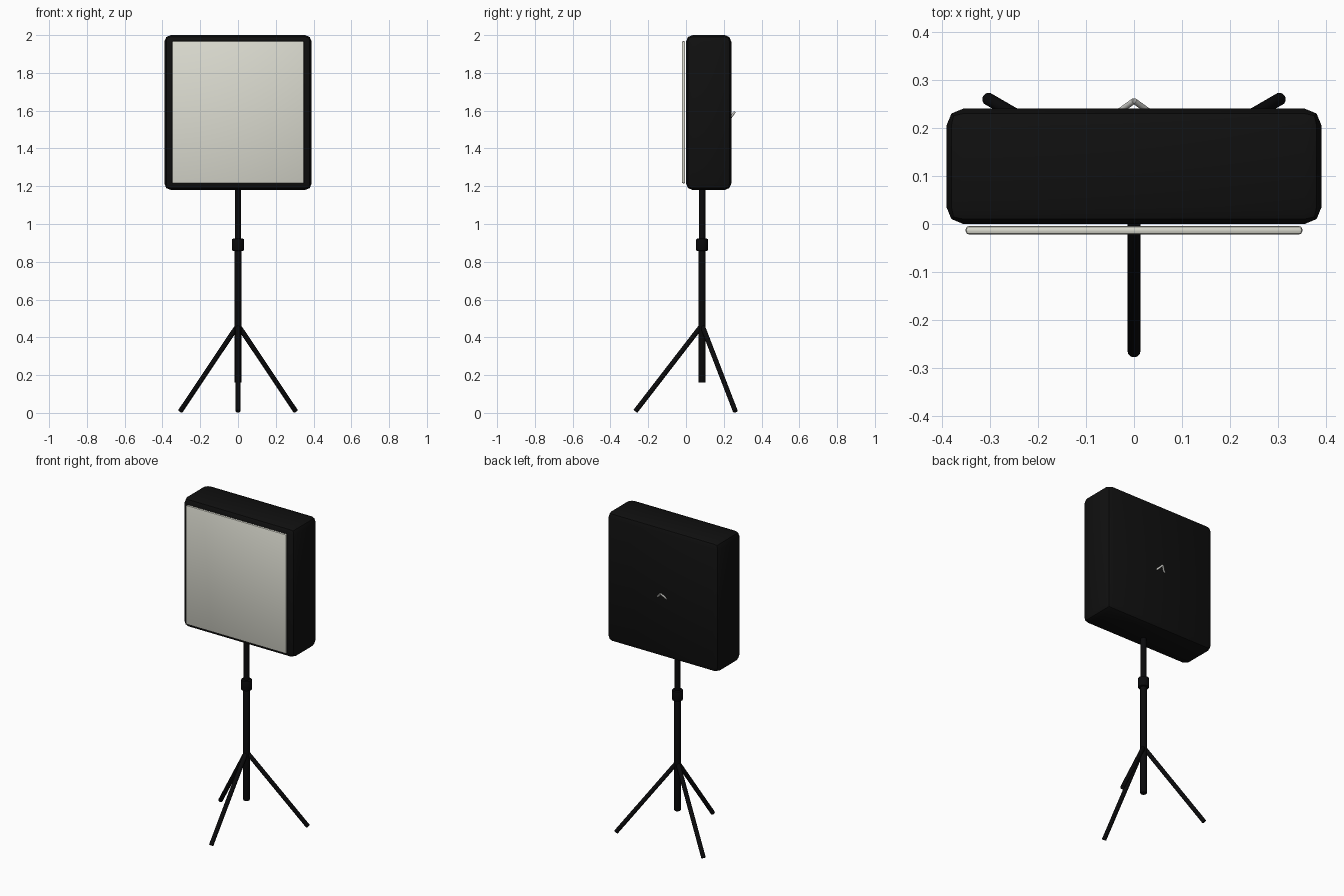
import bpy, math
from mathutils import Vector

if "Cube" in bpy.data.objects:
    bpy.data.objects.remove(bpy.data.objects["Cube"])


def material(name, rgb):
    m = bpy.data.materials.new(name)
    m.diffuse_color = (*rgb, 1)
    m.use_nodes = True
    m.node_tree.nodes["Principled BSDF"].inputs["Base Color"].default_value = m.diffuse_color
    return m


FABRIC = material("black_fabric", (0.005, 0.005, 0.005))
STAND = material("black_metal", (0.003, 0.003, 0.0035))
DIFFUSER = material("warm_white", (0.72, 0.72, 0.64))
METAL = material("light_grey_metal", (0.6, 0.6, 0.57))


def finish(name, mat, bevel=0, segments=2):
    ob = bpy.context.object
    ob.name = name
    ob.data.materials.append(mat)
    if bevel:
        mod = ob.modifiers.new("bevel", 'BEVEL')
        mod.width, mod.segments = bevel, segments
        mod.limit_method = 'ANGLE'
        mod.angle_limit = math.radians(40)
        bpy.ops.object.modifier_apply(modifier=mod.name)
    bpy.ops.object.shade_smooth_by_angle(angle=math.radians(35))
    return ob


def box(name, lo, hi, mat, bevel, segments=2):
    lo, hi = Vector(lo), Vector(hi)
    bpy.ops.mesh.primitive_cube_add(size=1, location=(lo + hi) / 2)
    bpy.context.object.scale = hi - lo
    bpy.ops.object.transform_apply(location=False, rotation=False, scale=True)
    return finish(name, mat, bevel, segments)


def rod(name, a, b, r, mat, bevel=0, sides=24):
    a, b = Vector(a), Vector(b)
    bpy.ops.mesh.primitive_cylinder_add(
        vertices=sides, radius=r, depth=(b - a).length, location=(a + b) / 2,
        rotation=(b - a).to_track_quat('Z', 'Y').to_euler())
    return finish(name, mat, bevel)


# light housing and diffuser panel
box("softbox_housing", (-0.39, 0, 1.18), (0.39, 0.24, 2.0), FABRIC, 0.035)
box("diffuser_panel", (-0.35, -0.022, 1.215), (0.35, -0.004, 1.968), DIFFUSER, 0.007)

# telescoping pole and clamp collar
PY = 0.085
rod("lower_pole", (0, PY, 0.16), (0, PY, 0.88), 0.019, STAND, 0.003)
rod("upper_pole", (0, PY, 0.86), (0, PY, 1.25), 0.017, STAND)
rod("clamp_collar", (0, PY, 0.858), (0, PY, 0.922), 0.032, STAND, 0.006)

# three tripod legs
for name, deg in (("front_leg", -90), ("right_leg", 30), ("left_leg", 150)):
    a = math.radians(deg)
    rod(name, (0, PY, 0.465),
        (0.353 * math.cos(a), PY + 0.353 * math.sin(a), 0.008), 0.013, STAND, 0.003)

# small hanging hook on the back
for name, s in (("hook_right", 1), ("hook_left", -1)):
    rod(name, (s * 0.045, 0.224, 1.545), (0, 0.256, 1.592), 0.006, METAL, 0, 12)
